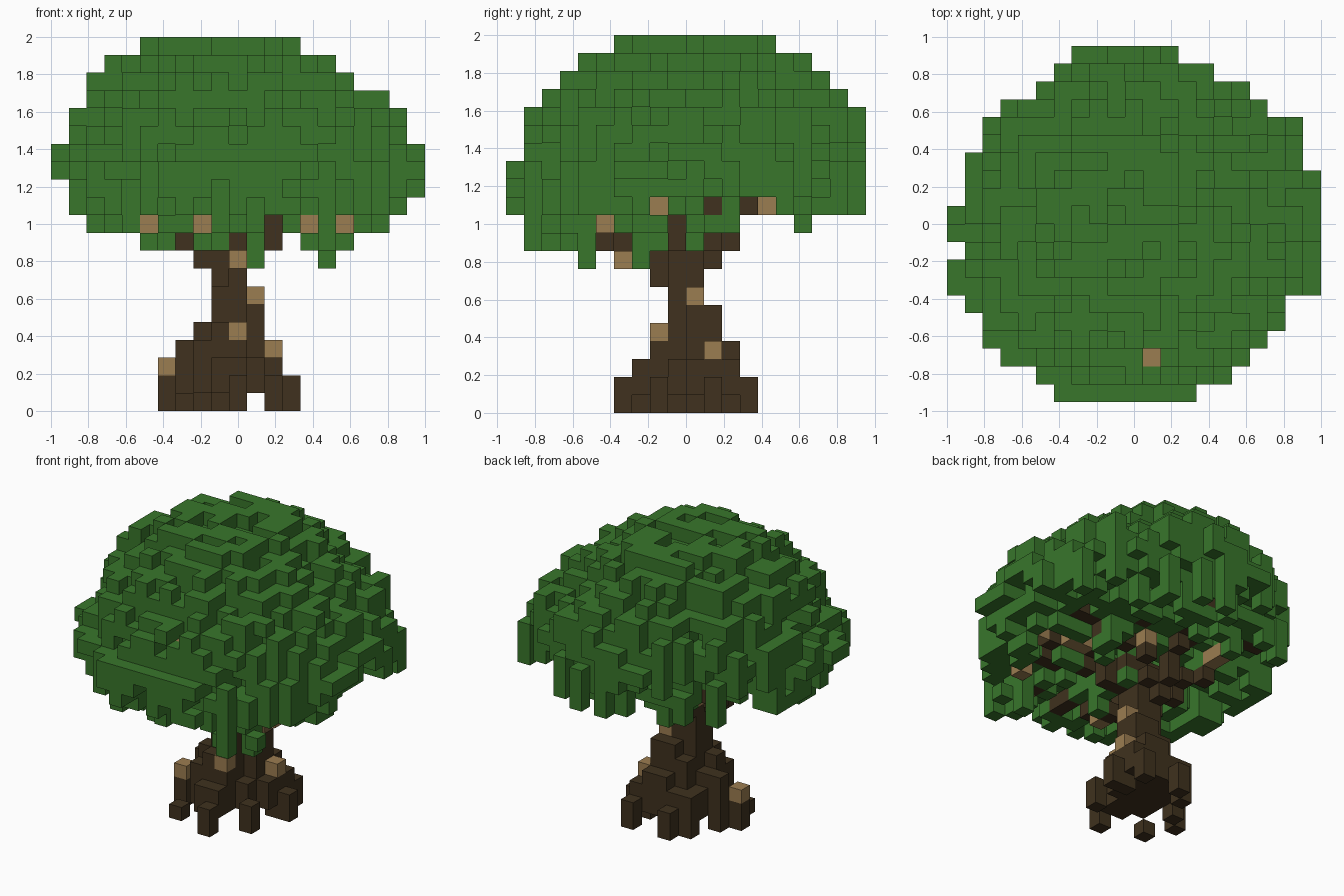
import bpy, bmesh, math, random
from mathutils import Vector

random.seed(7)
if "Cube" in bpy.data.objects:
    bpy.data.objects.remove(bpy.data.objects["Cube"])

NX, NY = 21, 20
SIZE = 2 / NX


def material(name, color):
    m = bpy.data.materials.new(name)
    m.use_nodes = True
    m.diffuse_color = (*color, 1)
    bsdf = m.node_tree.nodes["Principled BSDF"]
    bsdf.inputs["Base Color"].default_value = (*color, 1)
    bsdf.inputs["Roughness"].default_value = 0.9
    return m


leaf = material("leaf green", (0.040, 0.180, 0.024))
bark = material("dark bark", (0.050, 0.031, 0.013))
light = material("light bark", (0.330, 0.205, 0.082))

cells = {}       # (i, j, k) -> part name
knots = set()    # cells in light bark


def radius(i, j, x=NX / 2, y=NY / 2):
    """Distance from the crown's axis, 1 at its outline."""
    return math.hypot((i + 0.5 - x) / 10.3, (j + 0.5 - y) / 10)


def neighbours(i, j, k):
    return [(i + 1, j, k), (i - 1, j, k), (i, j + 1, k), (i, j - 1, k),
            (i, j, k + 1), (i, j, k - 1)]


# Foliage: lumpy dome, one column per cell of the crown outline
row_start = [6, 5, 3, 2, 2, 1, 0, 0, 1, 0, 0, 1, 1, 1, 2, 2, 3, 5, 6, 7]
row_end = [14, 16, 17, 18, 19, 19] + [NX] * 7 + [20] * 3 + [18, 17, 15, 13]
drips = {(5, 3): 9, (6, 4): 9, (8, 3): 9, (9, 5): 9, (14, 2): 9, (16, 3): 9,
         (15, 1): 9, (15, 4): 8, (11, 7): 8, (7, 16): 10, (12, 18): 10,
         (13, 10): 10, (14, 11): 10, (14, 12): 10, (11, 8): 9, (11, 10): 9}

for j in range(NY):
    for i in range(row_start[j], row_end[j]):
        r = radius(i, j)
        # the upper crown leans a little to the back and one side
        upper = radius(i, j, 9.5 if r < 0.8 else 10.5, 10.4)
        dome = 13.2 + 8.2 * math.sqrt(max(0, 1 - upper * upper))
        top = min(NX, round(dome)) - random.choice((0, 0, 0, 1, 1, 2))
        low = (10 if j < 9 else 11) + random.choice((0, 0, 1, 1, 2, 3))
        if r > 0.85:
            low = max(low, 11)
        elif r > 0.72 and j < 9:
            low = 10
        if r > 0.95:
            low = max(low, random.choice((11, 12, 13)))
            top = max(top, 14)
        if r < 0.35:
            low = max(low, 12)
        if i == 0:
            low = 13
        low = drips.get((i, j), low)
        for k in range(low, max(top, low + 1)):
            cells[i, j, k] = "foliage"

# Random notches in the flanks of the crown, leaving no loose cells
for c in list(cells):
    i, j, k = c
    if 10 < k < 17 and radius(i, j) > 0.72 and (i, j, k + 1) in cells:
        exposed = any(n not in cells for n in neighbours(i, j, k)[:4])
        if exposed and random.random() < 0.25:
            del cells[c]
for c in list(cells):
    if sum(n in cells for n in neighbours(*c)) == 0:
        del cells[c]

# Branches: stepped paths fanning out from the trunk top
paths = [
    [(9, 9, 7), (10, 6, 8), (10, 5, 9), (11, 3, 10)],
    [(9, 8, 8), (8, 6, 9), (8, 4, 10)],
    [(8, 8, 8), (7, 6, 9), (5, 4, 10)],
    [(8, 9, 8), (7, 10, 9), (6, 13, 11), (6, 14, 11), (4, 15, 12)],
    [(9, 9, 9), (12, 9, 9), (12, 9, 10), (14, 9, 11), (17, 8, 11)],
    [(12, 9, 10), (14, 6, 11), (14, 3, 10)],
    [(14, 6, 11), (16, 5, 10)],
    [(10, 10, 10), (13, 11, 11), (16, 11, 12)],
    [(10, 11, 9), (11, 12, 11), (12, 13, 12), (13, 15, 12)],
    [(9, 11, 8), (9, 12, 9), (9, 12, 10), (8, 13, 12), (8, 15, 12)],
    [(9, 13, 12), (10, 17, 12)],
]
for path in paths:
    for a, b in zip(path, path[1:]):
        steps = max(abs(p - q) for p, q in zip(a, b))
        for s in range(steps + 1):
            c = Vector(a).lerp(Vector(b), s / steps)
            cells[tuple(int(v + 0.5) for v in c)] = "branches"

# Light tips, with the leaves cleared in front of them or beside them
front_tips = [(8, 4, 10), (5, 4, 10), (14, 3, 10), (16, 5, 10), (12, 9, 10)]
side_tips = [(17, 8, 11), (6, 13, 11), (6, 14, 11), (16, 5, 10)]
clear = [(i, y, k) for i, j, k in front_tips for y in range(j)]
clear += [(x, j, k) for i, j, k in side_tips for x in range(i + 1, NX)]
for c in clear:
    if cells.get(c) == "foliage":
        del cells[c]
knots |= set(front_tips[:4] + side_tips)
knots |= {(10, 6, 8), (14, 9, 11), (15, 9, 11), (11, 12, 11), (8, 15, 12)}

# One bare twig showing in a pit of the crown
for k in range(16, NX):
    cells.pop((11, 2, k), None)
cells[11, 2, 15] = "branches"
cells[11, 1, 15] = "foliage"
knots.add((11, 2, 15))

# Trunk: column heights of the core ("c") and the flared roots,
# where the feet reach the ground and the rest starts above it
roots = ["00002000", "01033000", "00455020", "305cc300",
         "044cc730", "00356642", "00334430", "00020020"]
feet = {(6, 9), (7, 10), (8, 12), (12, 11)}
for dj, row in enumerate(roots):
    for di, mark in enumerate(row):
        i, j = di + 6, dj + 6
        height = 11 if mark == "c" else int(mark)
        base = 0 if height <= 2 or (i, j) in feet else 1
        for k in range(base, height):
            cells[i, j, k] = "trunk"
for k in (7, 8):
    cells[9, 8, k] = "trunk"
knots |= {(6, 9, 2), (12, 11, 3), (10, 8, 4), (11, 10, 6)}

# Outward side directions with the corner order of each side
AXES = [Vector((1, 0, 0)), Vector((0, 1, 0)), Vector((0, 0, 1))]


def side_corners(axis, sign):
    n, u, v = AXES[axis], AXES[(axis + 1) % 3], AXES[(axis + 2) % 3]
    quad = [-u - v, u - v, u + v, -u + v]
    if sign < 0:
        quad.reverse()
    return [(q + n * sign) / 2 for q in quad]


SIDES = [side_corners(a, s) for a in range(3) for s in (1, -1)]


def build(part, mats):
    """Make one object from the exposed sides of a part's cells."""
    bm = bmesh.new()
    offset = Vector((NX / 2, NY / 2, 0))
    for cell, owner in cells.items():
        if owner != part:
            continue
        centre = Vector(cell) + Vector((0.5, 0.5, 0.5)) - offset
        for beside, corners in zip(neighbours(*cell), SIDES):
            if beside in cells:
                continue
            face = bm.faces.new([bm.verts.new((centre + c) * SIZE)
                                 for c in corners])
            face.material_index = int(cell in knots)
    bmesh.ops.remove_doubles(bm, verts=bm.verts, dist=SIZE / 100)
    mesh = bpy.data.meshes.new(part)
    bm.to_mesh(mesh)
    bm.free()
    for m in mats:
        mesh.materials.append(m)
    bpy.context.collection.objects.link(bpy.data.objects.new(part, mesh))


build("foliage", [leaf])
build("branches", [bark, light])
build("trunk", [bark, light])
